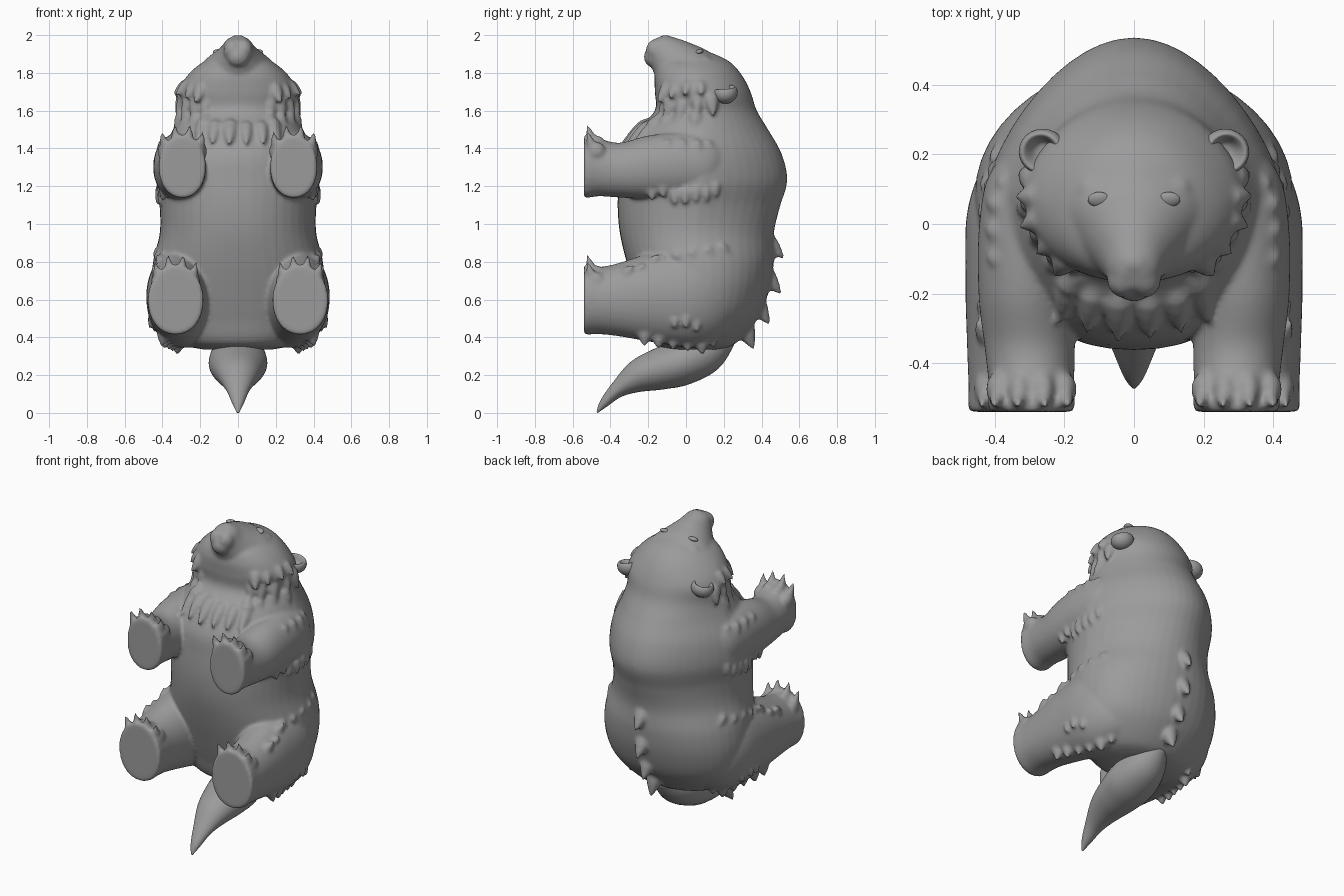
import bpy, bmesh, math, random
from mathutils import Vector, Matrix
from mathutils.bvhtree import BVHTree

random.seed(4)
cube = bpy.data.objects.get("Cube")
if cube:
    bpy.data.objects.remove(cube)

fur = bpy.data.materials.new("grey_fur")
fur.use_nodes = True
GREY = (0.33, 0.33, 0.33, 1)
fur.diffuse_color = GREY
fur.node_tree.nodes["Principled BSDF"].inputs["Base Color"].default_value = GREY
X, Y, Z = Vector((1, 0, 0)), Vector((0, 1, 0)), Vector((0, 0, 1))


def finish(name, bm):
    bmesh.ops.recalc_face_normals(bm, faces=bm.faces)
    me = bpy.data.meshes.new(name)
    bm.to_mesh(me)
    bm.free()
    me.materials.append(fur)
    me.shade_smooth()
    ob = bpy.data.objects.new(name, me)
    bpy.context.collection.objects.link(ob)
    return ob


def spline(rows, steps=6):
    """Catmull-Rom through rows of numbers."""
    out = []
    for i in range(len(rows) - 1):
        quad = [rows[max(i - 1, 0)], rows[i], rows[i + 1], rows[min(i + 2, len(rows) - 1)]]
        for s in range(steps):
            t = s / steps
            out.append([b + t / 2 * (c - a + t * (2*a - 5*b + 4*c - d + t * (3*(b - c) + d - a)))
                        for a, b, c, d in zip(*quad)])
    return out + [list(rows[-1])]


def loft(bm, rows, side=None, power=2, n=44):
    """Rings x, y, z, half width, half depth and pinch of the back half;
    side=None follows the path, power squares off the front half."""
    rows = spline(rows)
    pts = [Vector(r[:3]) for r in rows]
    rings = []
    for i, r in enumerate(rows):
        tangent = pts[min(i + 1, len(pts) - 1)] - pts[max(i - 1, 0)]
        v = side or tangent.cross(X).normalized()
        ring = []
        for k in range(n):
            c, s = math.cos(math.tau * k / n), math.sin(math.tau * k / n)
            e = 2 / power if s < 0 else 1
            width = max(r[3], .003) * (1 - r[5] * max(s, 0))
            ring.append(bm.verts.new(pts[i] + X * math.copysign(abs(c) ** e, c) * width
                                     + v * math.copysign(abs(s) ** e, s) * max(r[4], .003)))
        rings.append(ring)
    for a, b in zip(rings, rings[1:]):
        for k in range(n):
            bm.faces.new((a[k], a[(k + 1) % n], b[(k + 1) % n], b[k]))
    bm.faces.new(rings[0])
    bm.faces.new(rings[-1])


def ball(bm, loc, size, tilt=0):
    m = Matrix.Translation(loc) @ Matrix.Rotation(tilt, 4, 'X') @ Matrix.Diagonal((*size, 1))
    bmesh.ops.create_uvsphere(bm, u_segments=24, v_segments=16, radius=1, matrix=m)


def spike(bm, base, direction, length, radius):
    """Pointed tuft with a rounded, sunken root."""
    d = Vector(direction).normalized()
    u = d.orthogonal().normalized()
    w = d.cross(u)
    rings = []
    for t, f in ((-.5, .5), (0, 1), (.35, .8), (.7, .45), (1, .12)):
        rings.append([bm.verts.new(Vector(base) + d * length * t + radius * f *
                      (u * math.cos(math.tau * k / 12) + w * math.sin(math.tau * k / 12)))
                      for k in range(12)])
    for a, b in zip(rings, rings[1:]):
        for k in range(12):
            bm.faces.new((a[k], a[(k + 1) % 12], b[(k + 1) % 12], b[k]))
    bm.faces.new(rings[0])
    bm.faces.new(rings[-1])


# Torso and skull: height, front, back, half width, back pinch
trunk = [(.335, -.06, .18, .18, 0), (.37, -.17, .265, .3, 0), (.5, -.22, .38, .415, 0),
         (.65, -.27, .44, .455, 0), (.8, -.315, .465, .45, .02), (.95, -.35, .465, .415, .1),
         (1.09, -.362, .497, .415, .2), (1.23, -.355, .536, .43, .24), (1.37, -.335, .507, .41, .22),
         (1.5, -.255, .435, .345, .16), (1.6, -.165, .375, .305, .1), (1.7, -.165, .342, .315, .1),
         (1.79, -.165, .295, .265, .1), (1.86, -.13, .23, .18, 0), (1.905, .0, .14, .07, 0)]
bm = bmesh.new()
loft(bm, [(0, (f + b) / 2, z, w, (b - f) / 2, p) for z, f, b, w, p in trunk], Y, 2.2)

# Muzzle, brows, chin and nose
loft(bm, [(0, .1, 1.7, .26, .17, 0), (0, .02, 1.785, .225, .165, 0), (0, -.055, 1.855, .15, .135, 0),
          (0, -.105, 1.91, .098, .105, 0), (0, -.14, 1.96, .068, .066, 0), (0, -.152, 1.985, .035, .035, 0)])
for s in (-1, 1):
    ball(bm, (s * .03, -.16, 1.92), (.048, .052, .058))
    ball(bm, (s * .11, .1, 1.86), (.055, .04, .033))
ball(bm, (0, -.175, 1.885), (.06, .048, .055))
ball(bm, (0, -.118, 1.975), (.045, .035, .024), .5)

# Limbs with toes and claws
hind = [(.3, .19, .62, .08, .12), (.2, .235, .62, .175, .22),
        (.05, .265, .62, .212, .275), (-.15, .31, .615, .175, .245), (-.35, .33, .6, .15, .195),
        (-.46, .33, .595, .146, .178), (-.53, .33, .6, .146, .185), (-.54, .33, .6, .132, .17)]
fore = [(.27, .22, 1.31, .08, .1), (.15, .27, 1.31, .142, .165),
        (0, .3, 1.31, .145, .178), (-.2, .31, 1.3, .137, .168), (-.35, .3, 1.285, .13, .145),
        (-.46, .295, 1.3, .123, .153), (-.53, .295, 1.305, .124, .167), (-.54, .295, 1.305, .108, .15)]
for s in (-1, 1):
    for limb, top in ((hind, .745), (fore, 1.435)):
        loft(bm, [(s * x, y, z, w, h, 0) for y, x, z, w, h in limb], Z, 2.15)
        for t in (-.09, -.033, .033, .09):
            x = s * (limb[-1][1] + t * 1.05)
            z = top - 5 * t * t
            ball(bm, (x, -.475, z - .01), (.036, .05, .05))
            spike(bm, (x, -.498, z + .015), (s * t * 2, -.3, 1), .09, .027)

body = finish("body", bm)
remesh = body.modifiers.new("fuse", 'REMESH')
remesh.mode, remesh.voxel_size, remesh.use_smooth_shade = 'VOXEL', .0105, True
soften = body.modifiers.new("soften", 'SMOOTH')
soften.factor, soften.iterations = .5, 6

# Tail
bm = bmesh.new()
loft(bm, [(0, .2, .42, .07, .08, 0), (0, .1, .33, .13, .12, 0), (0, -.02, .268, .155, .122, 0),
          (0, -.13, .235, .14, .112, 0), (0, -.25, .195, .108, .088, 0), (0, -.36, .125, .062, .045, 0),
          (0, -.435, .05, .03, .024, 0), (0, -.47, .002, .006, .004, 0)])
finish("tail", bm)

# Cupped ears
for s, label in ((1, "left"), (-1, "right")):
    bm = bmesh.new()
    ball(bm, (0, 0, 0), (.07, .066, .058))
    bmesh.ops.subdivide_edges(bm, edges=bm.edges[:], cuts=1, use_grid_fill=True)
    for v in bm.verts:
        if v.co.z > 0:
            v.co.z -= .075 * math.exp(-(v.co.xy.length / .043) ** 4)
    ear = finish(label + "_ear", bm)
    ear.location = (s * .262, .208, 1.695)
    ear.rotation_euler = (.1, s * .2, 0)

# Surface of the body, used to seat eyes and tufts
bpy.context.view_layer.update()
tree = BVHTree.FromObject(body, bpy.context.evaluated_depsgraph_get())
for s, label in ((1, "left"), (-1, "right")):
    bm = bmesh.new()
    hit = tree.ray_cast(Vector((s * .1, .07, 3)), -Z)[0]
    ball(bm, hit - Z * .004, (.033, .023, .013), .35)
    finish(label + "_eye", bm)


def tufts(bm, start, end, count, direction, length, radius, mirror=True, lift=.5, bow=0):
    for i in range(count):
        t = i / max(count - 1, 1)
        p = Vector(start).lerp(Vector(end), t) + Z * (random.uniform(-.015, .015) - bow * math.sin(math.pi * t))
        size = random.uniform(.85, 1.15)
        for s in (1, -1) if mirror else (1,):
            hit, normal, _, _ = tree.find_nearest(Vector((p.x * s, p.y, p.z)))
            d = Vector((direction[0] * s, *direction[1:])).normalized() + normal * lift
            spike(bm, hit - normal * radius * .5, d, length * size, radius * size)


# Tufts of fur, fused with the body
DOWN = (0, 0, -1)
bm = bmesh.new()
bm.from_mesh(body.data)
tufts(bm, (0, .47, .91), (0, .46, .72), 2, DOWN, .135, .058, False, 1)    # spine
tufts(bm, (0, .42, .56), (0, .32, .43), 2, DOWN, .115, .052, False, .9)   # rump
tufts(bm, (.32, .08, 1.74), (.22, -.14, 1.72), 4, DOWN, .085, .038, lift=.9)  # cheeks
tufts(bm, (.31, .14, 1.65), (.2, -.17, 1.62), 5, DOWN, .095, .042, lift=.6)   # jaw
tufts(bm, (.3, .05, 1.57), (.2, -.2, 1.55), 4, DOWN, .1, .045, lift=.5)       # neck
tufts(bm, (-.21, -.22, 1.54), (.21, -.22, 1.54), 6, (0, -.5, -1), .14, .045, False, .5, .04)  # bib
tufts(bm, (.42, .14, 1.46), (.42, -.1, 1.45), 4, (.2, .2, -1), .06, .032)     # shoulders
tufts(bm, (.43, .17, 1.18), (.42, -.18, 1.16), 7, DOWN, .07, .038)            # elbows
tufts(bm, (.42, .2, .88), (.44, -.14, .84), 5, (0, .6, -.6), .055, .032, lift=.3)  # thighs
tufts(bm, (.46, -.32, .76), (.44, -.18, .82), 3, (.2, .6, .5), .055, .032)    # knees
tufts(bm, (.4, -.22, .41), (.3, .16, .36), 6, DOWN, .065, .038)               # heels
tufts(bm, (.47, -.06, .5), (.45, .06, .47), 3, DOWN, .06, .034)               # hocks
bmesh.ops.recalc_face_normals(bm, faces=bm.faces)
bm.to_mesh(body.data)
bm.free()
